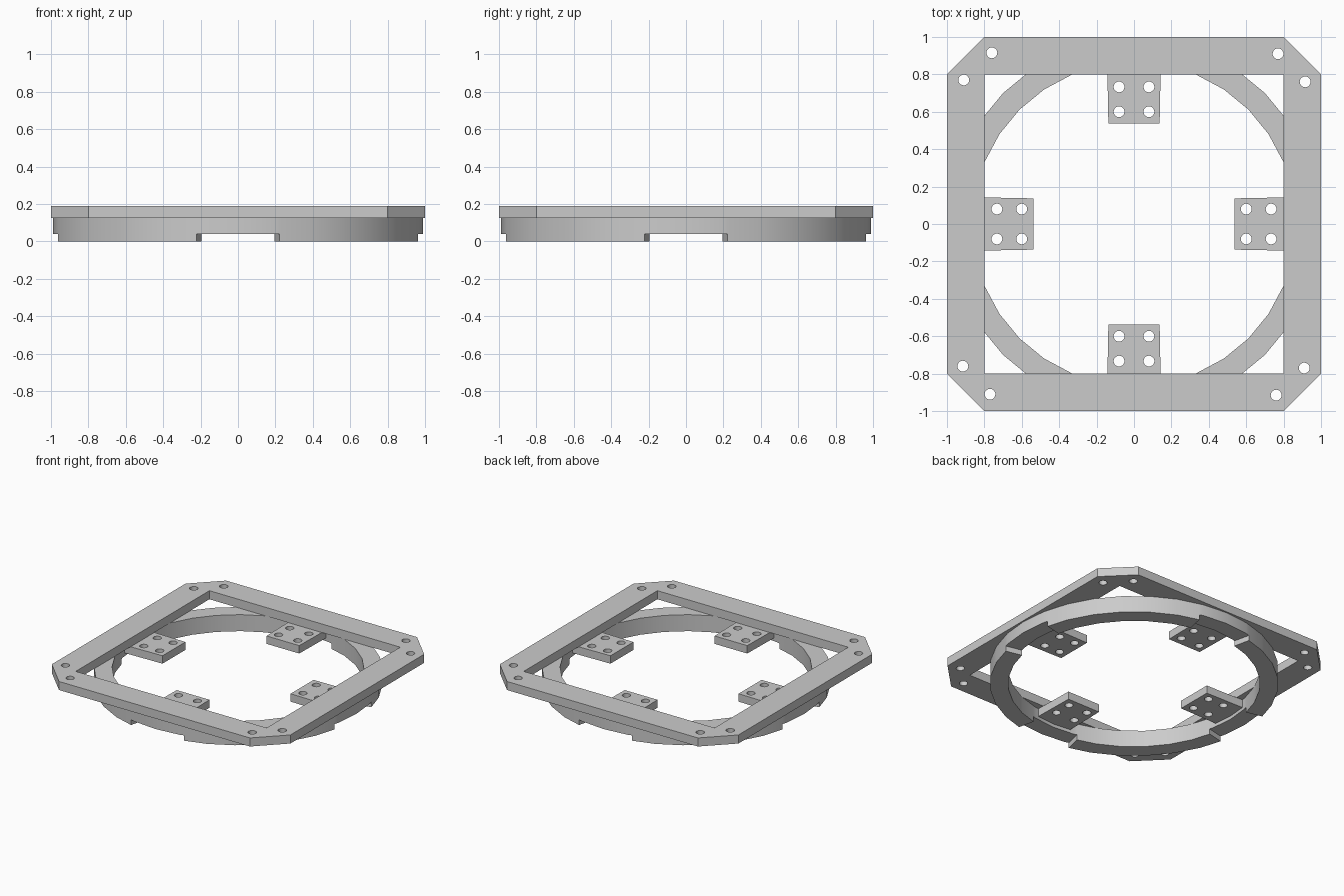
import bpy, bmesh
from math import sin, cos, pi, radians
from mathutils import Matrix, Vector

cube = bpy.data.objects.get("Cube")
if cube:
    bpy.data.objects.remove(cube, do_unlink=True)

COLOUR = (0.6, 0.6, 0.6, 1)
grey = bpy.data.materials.new("plain_grey")
grey.use_nodes = True
grey.diffuse_color = COLOUR
for node in grey.node_tree.nodes:
    if node.type == 'BSDF_PRINCIPLED':
        node.inputs["Base Color"].default_value = COLOUR

RING_TOP, FRAME_TOP, NOTCH_TOP, PAD_BASE = 0.125, 0.19, 0.04, 0.065
INNER, OUTER = 0.865, 0.99
SIDES, NOTCH = 32, 13  # ring facets, notch half angle in degrees
HOLE = 0.029


def finish(name, bm):
    """Turn a bmesh into a smooth-by-angle object."""
    bmesh.ops.remove_doubles(bm, verts=bm.verts, dist=0.0001)
    bmesh.ops.recalc_face_normals(bm, faces=bm.faces)
    mesh = bpy.data.meshes.new(name)
    bm.to_mesh(mesh)
    bm.free()
    mesh.materials.append(grey)
    obj = bpy.data.objects.new(name, mesh)
    bpy.context.collection.objects.link(obj)
    bpy.ops.object.select_all(action='DESELECT')
    obj.select_set(True)
    bpy.context.view_layer.objects.active = obj
    bpy.ops.object.shade_smooth_by_angle(angle=radians(30))
    return obj


def circle(x, y, r=HOLE, n=20):
    return [(x + r * cos(2 * pi * i / n), y + r * sin(2 * pi * i / n)) for i in range(n)]


def plate(name, outlines, z0, z1, turn=0):
    """Extrude nested outlines (the first is the rim, the rest are openings)."""
    curve = bpy.data.curves.new(name + "_profile", 'CURVE')
    curve.dimensions = '2D'
    curve.fill_mode = 'BOTH'
    curve.extrude = (z1 - z0) / 2
    for points in outlines:
        spline = curve.splines.new('POLY')
        spline.points.add(len(points) - 1)
        for p, (x, y) in zip(spline.points, points):
            p.co = (x, y, 0, 1)
        spline.use_cyclic_u = True
    helper = bpy.data.objects.new(name + "_profile", curve)
    bpy.context.collection.objects.link(helper)
    bpy.context.view_layer.update()
    mesh = bpy.data.meshes.new_from_object(
        helper.evaluated_get(bpy.context.evaluated_depsgraph_get()))
    bm = bmesh.new()
    bm.from_mesh(mesh)
    bpy.data.objects.remove(helper, do_unlink=True)
    bpy.data.curves.remove(curve)
    bpy.data.meshes.remove(mesh)
    move = Matrix.Translation((0, 0, (z0 + z1) / 2)) @ Matrix.Rotation(turn, 4, 'Z')
    bmesh.ops.transform(bm, matrix=move, verts=bm.verts)
    return finish(name, bm)


# Square top frame with clipped corners and a pair of holes at each corner
rim = [(1, -0.8), (1, 0.8), (0.8, 1), (-0.8, 1), (-1, 0.8), (-1, -0.8), (-0.8, -1), (0.8, -1)]
opening = [(0.8, -0.8), (0.8, 0.8), (-0.8, 0.8), (-0.8, -0.8)]
holes = []
for x, y in ((0.915, 0.76), (0.77, 0.91)):
    for k in range(4):
        holes.append(circle(x, y))
        x, y = -y, x
plate("top_frame", [rim, opening] + holes, RING_TOP, FRAME_TOP)

# Four mounting pads reaching inwards from the ring
pad_rim = [(0.537, -0.137), (0.95, -0.145), (0.95, 0.145), (0.537, 0.137)]
pad_holes = [circle(x, y) for x in (0.6, 0.733) for y in (-0.08, 0.08)]
for k, side in enumerate(("left", "back", "right", "front")):
    plate(side + "_mounting_pad", [pad_rim] + pad_holes, PAD_BASE, RING_TOP, k * pi / 2)

# Faceted ring, notched underneath on each of the four sides
step = 360 / SIDES
angles = sorted([i * step for i in range(SIDES)]
                + [(q * 90 + s * NOTCH) % 360 for q in range(4) for s in (-1, 1)])


def ring_point(angle, radius):
    """Point on the faceted circle, lying on a chord between its corners."""
    i = int(angle // step)
    t = angle / step - i
    a, b = (Vector((cos(radians(j * step)), sin(radians(j * step)))) for j in (i, i + 1))
    return a.lerp(b, t) * radius


bm = bmesh.new()


def quad(*points):
    bm.faces.new([bm.verts.new((p.x, p.y, z)) for p, z in points])


def band(p, q, z0, z1):
    quad((p, z0), (q, z0), (q, z1), (p, z1))


for a, b in zip(angles, angles[1:] + [360]):
    middle = ((a + b) / 2 + 45) % 90 - 45
    notched = abs(middle) < NOTCH
    ia, ib, oa, ob = [ring_point(t, r) for r in (INNER, OUTER) for t in (a, b)]
    tiers = [(NOTCH_TOP, RING_TOP)] + ([] if notched else [(0, NOTCH_TOP)])
    for z0, z1 in tiers:
        band(oa, ob, z0, z1)
        band(ib, ia, z0, z1)
    for z in (tiers[-1][0], RING_TOP):
        quad((ia, z), (oa, z), (ob, z), (ib, z))
for q in range(4):
    for s in (-1, 1):
        angle = (q * 90 + s * NOTCH) % 360
        band(ring_point(angle, INNER), ring_point(angle, OUTER), 0, NOTCH_TOP)
finish("support_ring", bm)
